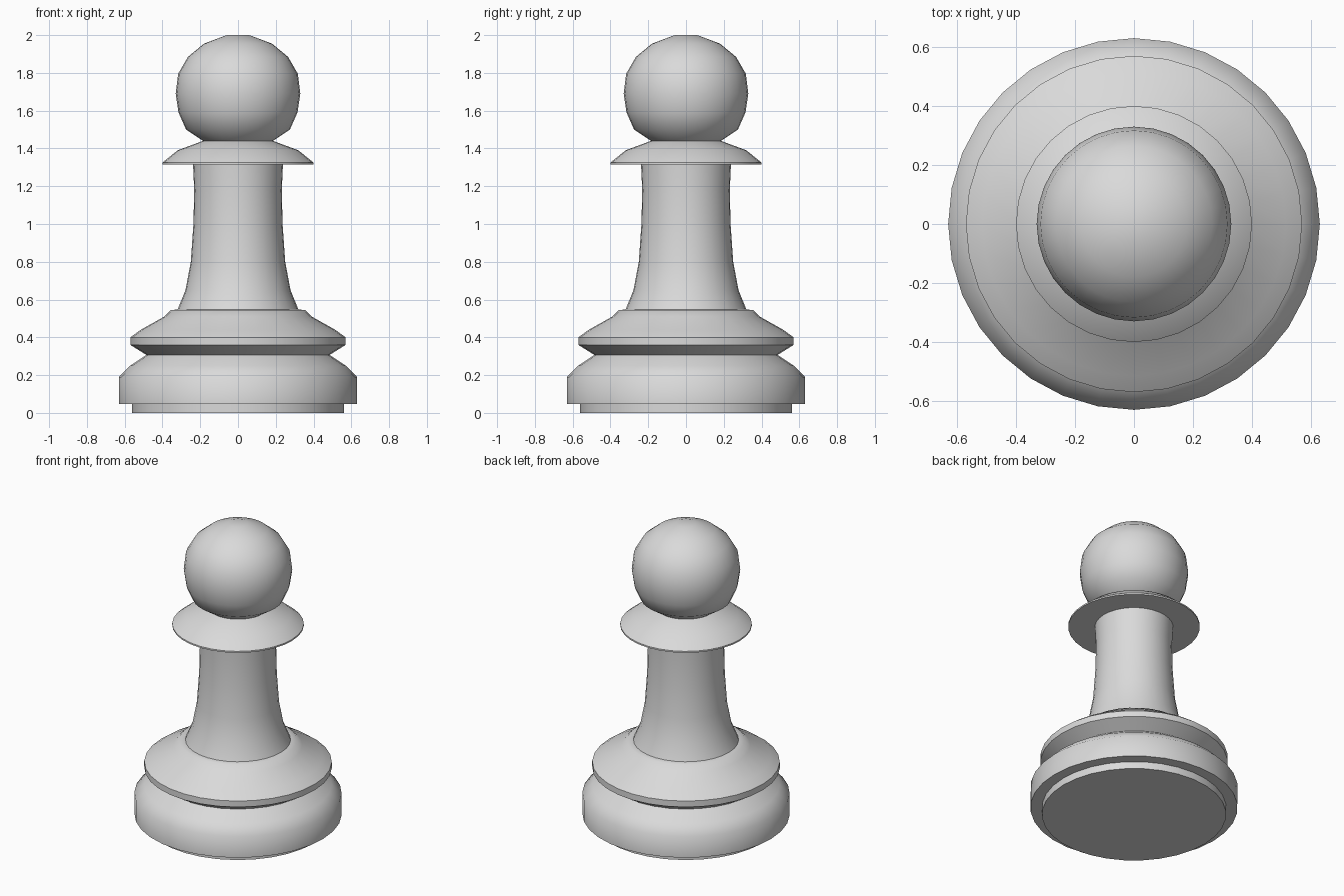
import bpy, bmesh, math

if "Cube" in bpy.data.objects:
    bpy.data.objects.remove(bpy.data.objects["Cube"])

SEGMENTS = 32

ivory = bpy.data.materials.new("light_grey")
ivory.diffuse_color = (0.7, 0.7, 0.7, 1)
ivory.use_nodes = True
ivory.node_tree.nodes["Principled BSDF"].inputs["Base Color"].default_value = ivory.diffuse_color


def lathe(name, profile):
    """Spin an (r, z) profile, open at the axis, into a closed turned part."""
    bm = bmesh.new()
    rings = []
    for r, z in profile:
        rings.append([bm.verts.new((r * math.cos(2 * math.pi * i / SEGMENTS),
                                    r * math.sin(2 * math.pi * i / SEGMENTS), z))
                      for i in range(SEGMENTS)])
    for lo, hi in zip(rings, rings[1:]):
        for i in range(SEGMENTS):
            j = (i + 1) % SEGMENTS
            bm.faces.new((lo[i], lo[j], hi[j], hi[i]))
    bm.faces.new(rings[0][::-1])
    bm.faces.new(rings[-1])
    mesh = bpy.data.meshes.new(name)
    bm.to_mesh(mesh)
    bm.free()
    mesh.materials.append(ivory)
    obj = bpy.data.objects.new(name, mesh)
    bpy.context.collection.objects.link(obj)
    bpy.ops.object.select_all(action='DESELECT')
    obj.select_set(True)
    bpy.context.view_layer.objects.active = obj
    bpy.ops.object.shade_smooth_by_angle(angle=math.radians(50))
    return obj


# Whole piece is one continuous turning
foot = [(0.56, 0), (0.56, 0.048), (0.63, 0.048), (0.63, 0.19), (0.57, 0.25), (0.485, 0.307)]
shoulder = [(0.57, 0.36), (0.57, 0.40), (0.515, 0.44), (0.39, 0.51), (0.355, 0.545)]
stem = [(0.32, 0.547), (0.278, 0.65), (0.25, 0.80), (0.236, 1.0), (0.232, 1.18), (0.238, 1.315)]
collar = [(0.40, 1.315), (0.40, 1.325), (0.32, 1.39), (0.185, 1.44)]
head = [(0.275, 1.50), (0.315, 1.59), (0.33, 1.69), (0.317, 1.795),
        (0.265, 1.885), (0.18, 1.955), (0.06, 2.0)]
lathe("turned_piece", foot + shoulder + stem + collar + head)
